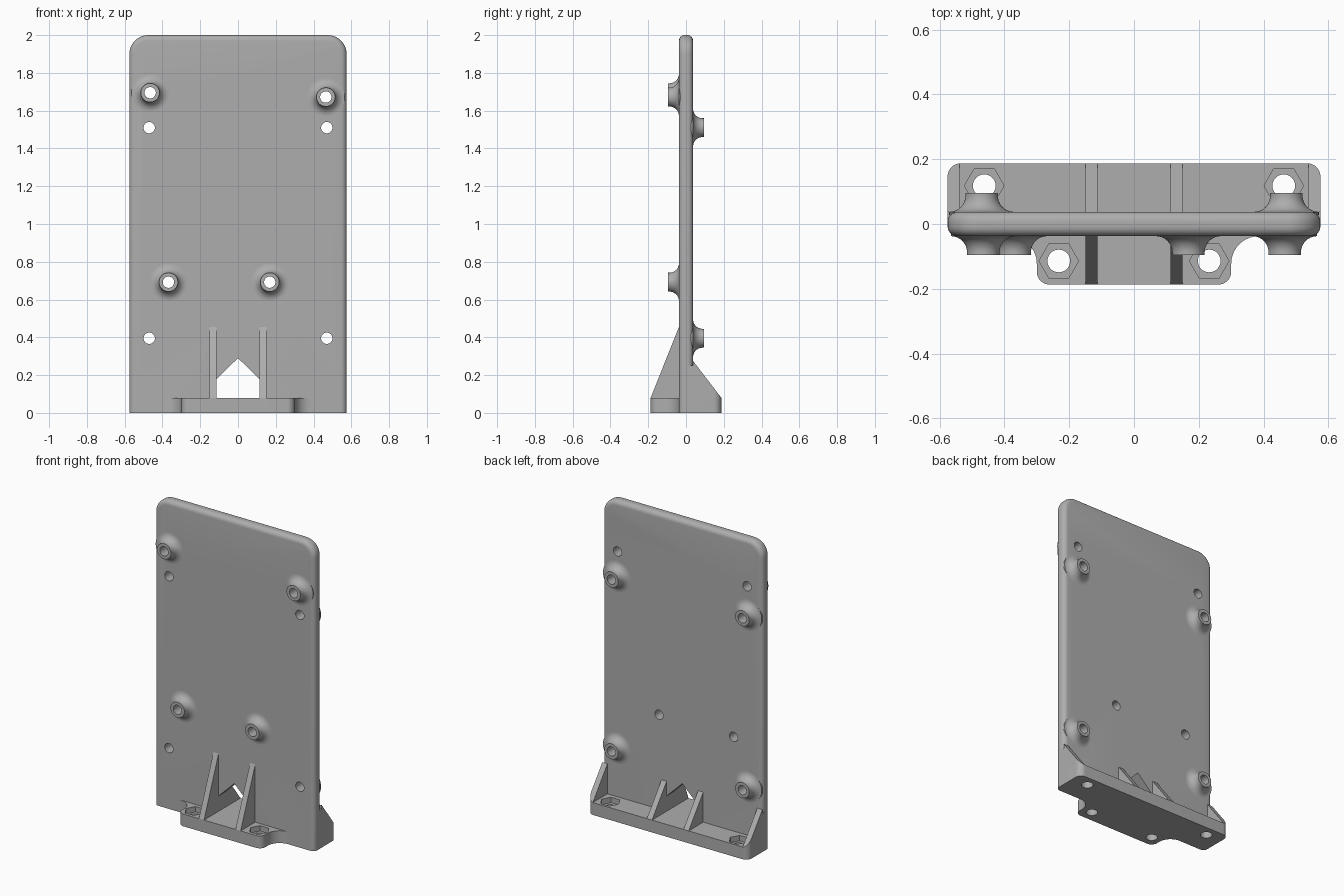
import bpy, bmesh
from math import sin, cos, pi, radians
from mathutils import Matrix, Vector

cube = bpy.data.objects.get("Cube")
if cube:
    bpy.data.objects.remove(cube)

W, T, D = 0.575, 0.0375, 0.187      # half width, half thickness, half depth
FOOT = 0.08                         # foot height

grey = bpy.data.materials.new("mid grey")
grey.use_nodes = True
grey.diffuse_color = (0.42, 0.42, 0.42, 1)
grey.node_tree.nodes["Principled BSDF"].inputs["Base Color"].default_value = (0.42, 0.42, 0.42, 1)


def make(name, bm):
    bmesh.ops.recalc_face_normals(bm, faces=bm.faces)
    mesh = bpy.data.meshes.new(name)
    bm.to_mesh(mesh)
    bm.free()
    mesh.materials.append(grey)
    obj = bpy.data.objects.new(name, mesh)
    bpy.context.collection.objects.link(obj)
    return obj


def arc(cx, cy, r, a0, a1, n=10):
    angles = [radians(a0 + (a1 - a0) * i / n) for i in range(n + 1)]
    return [(cx + r * cos(a), cy + r * sin(a)) for a in angles]


def prism(points, axis, lo, hi):
    """Extrude a 2D outline along x, y or z."""
    place = {"x": lambda u, v, w: (w, u, v),
             "y": lambda u, v, w: (u, w, v),
             "z": lambda u, v, w: (u, v, w)}[axis]
    bm = bmesh.new()
    face = bm.faces.new([bm.verts.new(place(u, v, lo)) for u, v in points])
    new = bmesh.ops.extrude_face_region(bm, geom=[face])["geom"]
    bmesh.ops.translate(bm, verts=[g for g in new if isinstance(g, bmesh.types.BMVert)],
                        vec=place(0, 0, hi - lo))
    return bm


def mirrored(half):
    return half + [(-x, y) for x, y in reversed(half)]


def circle(x, y, r, n=32):
    return arc(x, y, r, 0, 360 - 360 / n, n - 1)


def apply_boolean(obj, cutter, operation):
    mod = obj.modifiers.new("cut", "BOOLEAN")
    mod.operation, mod.object, mod.solver = operation, cutter, "EXACT"
    bpy.context.view_layer.objects.active = obj
    bpy.ops.object.modifier_apply(modifier=mod.name)


def cut(obj, bm, operation="DIFFERENCE"):
    cutter = make("cutter", bm)
    cutter.hide_render = True
    apply_boolean(obj, cutter, operation)
    bpy.data.objects.remove(cutter)


parts = []

# Upright plate with rounded top corners and softened edges
plate_bm = prism(mirrored([(W, 0)] + arc(W - 0.1, 1.9, 0.1, 0, 90)), "y", -T, T)
rim = [e for e in plate_bm.edges
       if abs(e.verts[0].co.y - e.verts[1].co.y) < 1e-5
       and max(v.co.z for v in e.verts) > 0.01]
bmesh.ops.bevel(plate_bm, geom=rim, offset=0.03, segments=6, profile=0.5, affect="EDGES")
plate = make("back_plate", plate_bm)
parts.append(plate)

# Stand-off bosses, each with a flared base and a hole through the plate
front_spots = [(-0.465, 1.695), (0.465, 1.672), (-0.368, 0.692), (0.168, 0.692)]
back_spots = [(s * 0.47, z) for z in (1.51, 0.395) for s in (-1, 1)]
profile = ([(0.03, T - 0.01), (0.1, T - 0.01)] + arc(0.1, T + 0.05, 0.05, 270, 180)
           + [(0.05, 0.095), (0.03, 0.095)])


def boss(name, x, z, side):
    bm = bmesh.new()
    verts = [bm.verts.new((r, side * h, 0)) for r, h in profile]
    edges = [bm.edges.new((a, b)) for a, b in zip(verts, verts[1:] + verts[:1])]
    bmesh.ops.spin(bm, geom=verts + edges, cent=(0, 0, 0), axis=(0, 1, 0),
                   angle=2 * pi, steps=40)
    bmesh.ops.remove_doubles(bm, verts=bm.verts, dist=1e-5)
    bmesh.ops.translate(bm, verts=bm.verts, vec=(x, 0, z))
    parts.append(make(name, bm))


for label, spots, side in (("front", front_spots, -1), ("back", back_spots, 1)):
    for i, (x, z) in enumerate(spots):
        boss(f"{label}_boss_{i + 1}", x, z, side)
        cut(plate, prism(circle(x, z, 0.03, 40), "y", -0.3, 0.3))

# House-shaped cable opening
opening = [(0.113, FOOT), (0.113, 0.18), (0, 0.29), (-0.113, 0.18), (-0.113, FOOT)]
cut(plate, prism(opening, "y", -0.3, 0.3))

# Feet: narrow flared one in front, full-width one behind
front_outline = mirrored([(0.385, 0), (0.385, -T)] + arc(0.385, -T - 0.085, 0.085, 90, 180)
                         + arc(0.26, 0.04 - D, 0.04, 0, -90))
back_outline = mirrored([(W, 0)] + arc(W - 0.04, D - 0.04, 0.04, 0, 90))
for name, outline, hx, hy in (("front_foot", front_outline, 0.232, -0.114),
                              ("back_foot", back_outline, 0.462, 0.118)):
    foot = make(name, prism(outline, "z", 0, FOOT))
    for s in (-1, 1):
        cut(foot, prism(circle(s * hx, hy, 0.035), "z", -0.1, 0.2))
        cut(foot, prism(circle(s * hx, hy, 0.061, 6), "z", FOOT - 0.035, 0.2))
    parts.append(foot)

# Sloping ribs
front_rib = [(-T, FOOT), (-D, FOOT), (-T, 0.455)]
back_rib = [(T, FOOT), (D, FOOT), (T, 0.275)]
end_rib = [(0, 0.01), (D, 0.01), (D, FOOT), (T, 0.275), (0, 0.275)]
for s, side in ((-1, "right"), (1, "left")):
    for name, shape, inner, outer in (("front_rib", front_rib, 0.113, 0.15),
                                      ("back_rib", back_rib, 0.113, 0.15),
                                      ("end_rib", end_rib, 0.538, W)):
        lo, hi = sorted((s * inner, s * outer))
        rib = make(f"{side}_{name}", prism(shape, "x", lo, hi))
        if name == "end_rib":
            cut(rib, prism(back_outline, "z", -0.1, 0.5), "INTERSECT")
            cut(rib, prism([(-1, T), (1, T), (1, -1), (-1, -1)], "z", 0.25, 1))
        parts.append(rib)

# Smooth curved surfaces, keep hard edges crisp
bpy.ops.object.select_all(action="DESELECT")
for obj in parts:
    obj.select_set(True)
bpy.context.view_layer.objects.active = plate
bpy.ops.object.shade_smooth_by_angle(angle=radians(30))
